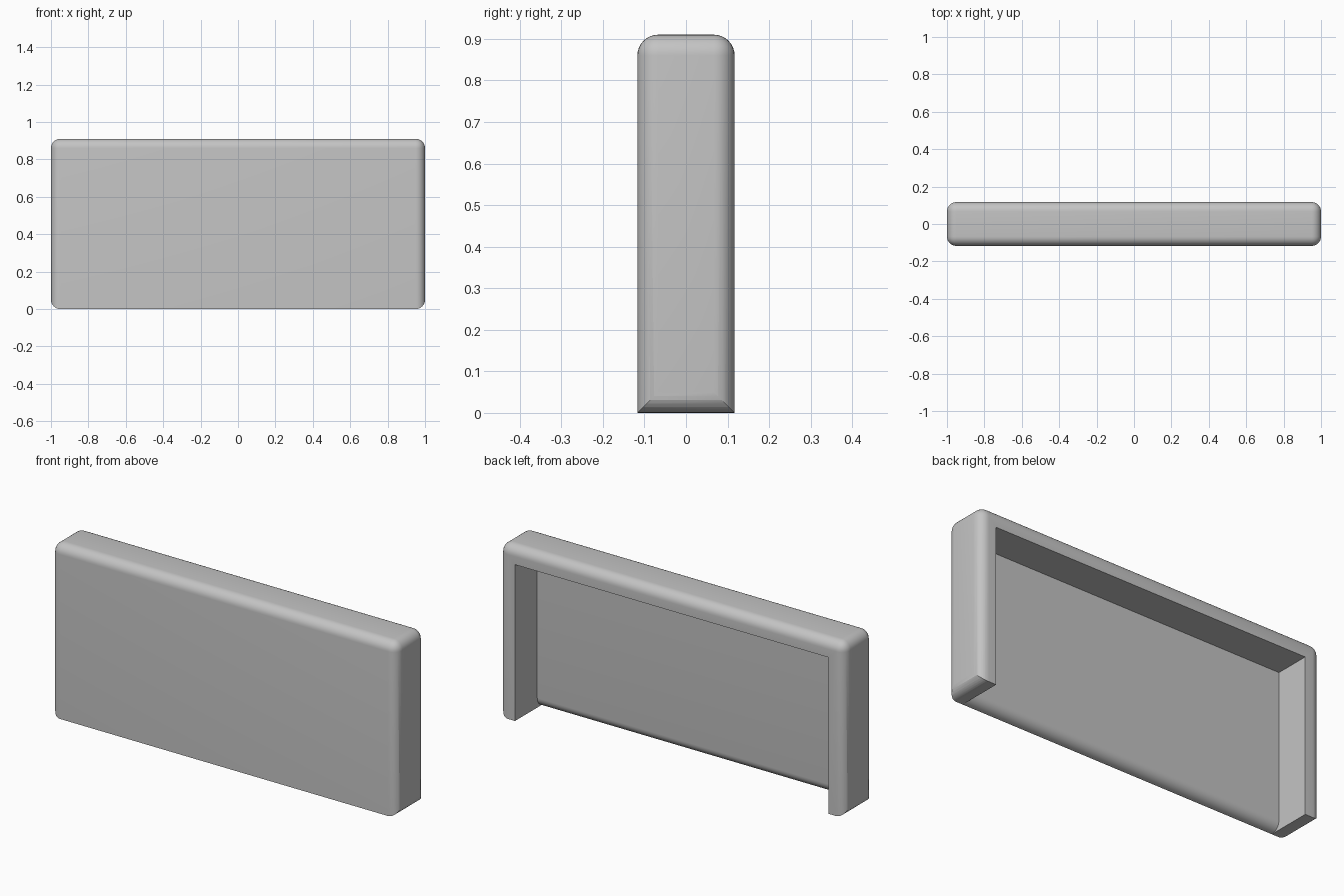
import bpy, bmesh, math
from mathutils import Vector

if "Cube" in bpy.data.objects:
    bpy.data.objects.remove(bpy.data.objects["Cube"], do_unlink=True)

W, D, H = 2.0, 0.234, 0.91      # overall size
R = 0.05                        # edge radius and panel thickness
WALL = 0.092                    # side and top wall thickness
SEG = 8
FRONT = -D / 2

grey = bpy.data.materials.new("light_grey")
grey.use_nodes = True
colour = (0.55, 0.55, 0.55, 1)
grey.diffuse_color = colour
grey.node_tree.nodes["Principled BSDF"].inputs["Base Color"].default_value = colour


def add_object(name, bm):
    bmesh.ops.recalc_face_normals(bm, faces=bm.faces)
    mesh = bpy.data.meshes.new(name)
    bm.to_mesh(mesh)
    bm.free()
    mesh.materials.append(grey)
    obj = bpy.data.objects.new(name, mesh)
    bpy.context.collection.objects.link(obj)
    return obj


def prism(name, points, depth):
    """Extrude a closed outline of 3D points along a vector."""
    bm = bmesh.new()
    face = bm.faces.new([bm.verts.new(p) for p in points])
    extruded = bmesh.ops.extrude_face_region(bm, geom=[face])["geom"]
    verts = [v for v in extruded if isinstance(v, bmesh.types.BMVert)]
    bmesh.ops.translate(bm, verts=verts, vec=Vector(depth))
    return add_object(name, bm)


def bottom_arc(centre):
    """Quarter round rising from the ground, as (across, height) pairs."""
    angles = [math.pi / 2 * i / SEG for i in range(SEG + 1)]
    return [(centre + R * math.sin(a), R - R * math.cos(a)) for a in angles]


# Block with rounded upright and top edges
bm = bmesh.new()
bmesh.ops.create_cube(bm, size=1)
bmesh.ops.scale(bm, vec=(W, D, H), verts=bm.verts)
bmesh.ops.translate(bm, vec=(0, 0, H / 2), verts=bm.verts)
rounded = [e for e in bm.edges if max(v.co.z for v in e.verts) > H / 2]
bmesh.ops.bevel(bm, geom=rounded, offset=R, segments=SEG, profile=0.5,
                affect='EDGES', clamp_overlap=True)
cover = add_object("cover", bm)

# Cutters that round the bottom corners of both sides
cutters = []
out = W / 2 + 0.1
corner = bottom_arc(W / 2 - R) + [(out, R), (out, -0.1), (W / 2 - R, -0.1)]
for side, label in ((1, "left"), (-1, "right")):
    outline = [(side * x, -D, z) for x, z in corner]
    cutters.append(prism(label + "_corner_cutter", outline, (0, 2 * D, 0)))

# Recess open to the back and bottom, leaving a panel with a rounded lower edge
lip = bottom_arc(FRONT)[1:]
start = FRONT + 0.003
half = W / 2 - WALL
recess = [(start, -0.1), (start, 0.0001)] + lip
recess += [(FRONT + R, H - WALL), (D, H - WALL), (D, -0.1)]
cutters.append(prism("recess_cutter", [(-half, y, z) for y, z in recess],
                     (2 * half, 0, 0)))

# Cut the block and discard the cutters
bpy.ops.object.select_all(action='DESELECT')
bpy.context.view_layer.objects.active = cover
cover.select_set(True)
for cutter in cutters:
    cutter.hide_render = True
    mod = cover.modifiers.new(cutter.name, 'BOOLEAN')
    mod.operation = 'DIFFERENCE'
    mod.solver = 'EXACT'
    mod.object = cutter
    bpy.ops.object.modifier_apply(modifier=mod.name)
    bpy.data.objects.remove(cutter, do_unlink=True)

bpy.ops.object.shade_smooth_by_angle(angle=math.radians(30))
